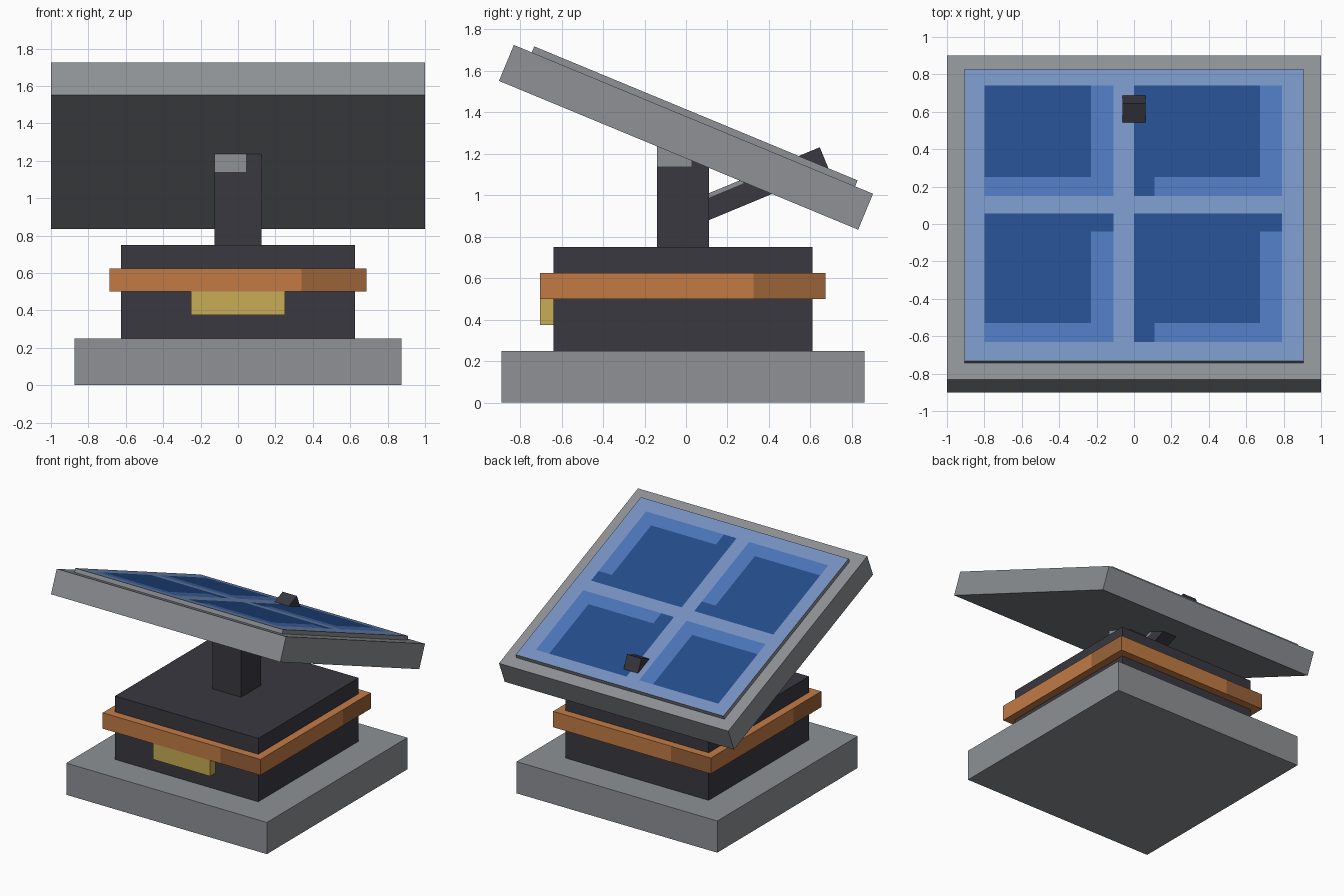
import bpy, bmesh, math
from mathutils import Vector

if "Cube" in bpy.data.objects:
    bpy.data.objects.remove(bpy.data.objects["Cube"], do_unlink=True)


def material(name, r, g, b):
    """Flat material from 0-255 sRGB values."""
    lin = [((c / 255 + 0.055) / 1.055) ** 2.4 for c in (r, g, b)] + [1.0]
    m = bpy.data.materials.new(name)
    m.use_nodes = True
    m.diffuse_color = lin
    m.node_tree.nodes["Principled BSDF"].inputs["Base Color"].default_value = lin
    return m


grey = material("grey metal", 142, 145, 149)
dark = material("dark casing", 58, 56, 64)
orange = material("copper orange", 194, 123, 69)
brown = material("copper brown", 155, 99, 57)
yellow = material("brass yellow", 200, 172, 85)
pale_blue = material("pale blue", 118, 146, 193)
mid_blue = material("mid blue", 76, 117, 185)
deep_blue = material("deep blue", 36, 76, 139)


def box(name, lo, hi, mats, cuts=(), rule=None, loc=(0, 0, 0), tilt=0.0):
    """Box from lo to hi; cuts are (axis, value) slices, rule picks a material per face."""
    lo, hi = Vector(lo), Vector(hi)
    bm = bmesh.new()
    bmesh.ops.create_cube(bm, size=1)
    for v in bm.verts:
        v.co = Vector((lo[i] + (v.co[i] + 0.5) * (hi[i] - lo[i]) for i in range(3)))
    for axis, value in cuts:
        normal = Vector((0, 0, 0))
        normal[axis] = 1
        bmesh.ops.bisect_plane(bm, geom=bm.verts[:] + bm.edges[:] + bm.faces[:],
                               plane_co=normal * value, plane_no=normal)
    bm.normal_update()
    if rule:
        for f in bm.faces:
            f.material_index = rule(f.calc_center_median(), f.normal)
    mesh = bpy.data.meshes.new(name)
    bm.to_mesh(mesh)
    bm.free()
    for m in mats:
        mesh.materials.append(m)
    ob = bpy.data.objects.new(name, mesh)
    bpy.context.collection.objects.link(ob)
    ob.location = loc
    ob.rotation_euler.x = tilt
    return ob


def across(c, n):
    """Position of a side face point, left to right as seen from outside."""
    return c.dot(Vector((0, 0, 1)).cross(n))


MID_Y = -0.015
MID = (0, MID_Y, 0)
TILT = math.radians(22.5)

# Stand: base slab and casing
box("base", (-0.875, -0.875, 0), (0.875, 0.875, 0.25), [grey], loc=MID)
box("casing", (-0.625, -0.625, 0.25), (0.625, 0.625, 0.75), [dark], loc=MID)

# Copper band, each side ending in a darker stretch
box("copper_band", (-0.688, -0.688, 0.5), (0.688, 0.688, 0.625), [orange, brown],
    cuts=[(a, s * 0.34) for a in (0, 1) for s in (-1, 1)],
    rule=lambda c, n: int(abs(n.z) < 0.5 and across(c, n) > 0.34), loc=MID)

# Brass plate under the band
box("front_plate", (-0.25, -0.688, 0.375), (0.25, -0.6, 0.5), [yellow], loc=MID)

# Post with a grey patch at the top of each side
box("post", (-0.125, -0.125, 0.75), (0.125, 0.125, 1.25), [dark, grey],
    cuts=[(a, s * 0.042) for a in (0, 1) for s in (-1, 1)] + [(2, 1.14)],
    rule=lambda c, n: int(abs(n.z) < 0.5 and c.z > 1.14 and across(c, n) < 0.042),
    loc=MID)

# Arm rising from the post through the panel
box("arm", (-0.0625, -0.66, -0.12), (0.0625, 0, 0), [dark, grey],
    cuts=[(1, -0.406), (2, -0.02)],
    rule=lambda c, n: int(abs(n.x) > 0.5 and c.z > -0.02 and c.y < -0.406),
    loc=(0, 0.645, 1.232), tilt=TILT)

# Tilted panel frame
PANEL = (0, 0, 1.28)
box("panel_frame", (-1, -0.9375, -0.09375), (1, 0.9375, 0.09375), [grey],
    loc=PANEL, tilt=-TILT)

# Cell layout in plan: x range, y range
mid_rects = [(-0.80, -0.11, 0.15, 0.74), (0, 0.79, 0.15, 0.74),
             (-0.80, -0.11, -0.63, 0.055), (0, 0.79, -0.63, 0.055)]
deep_rects = [(-0.80, -0.23, 0.25, 0.74), (0, 0.675, 0.25, 0.74),
              (-0.80, -0.23, -0.53, 0.055), (0, 0.675, -0.53, 0.055),
              (0, 0.11, 0.15, 0.25), (-0.23, -0.11, -0.04, 0.055),
              (0.675, 0.79, -0.04, 0.055), (0, 0.11, -0.63, -0.53)]
TOP = 0.125


def slope(y):
    """Plan y to distance along the panel's top face."""
    return (y - TOP * math.sin(TILT)) / math.cos(TILT)


def inside(c, rects):
    return any(x0 < c.x < x1 and slope(y0) < c.y < slope(y1) for x0, x1, y0, y1 in rects)


def cell_rule(c, n):
    if n.z < 0.5:
        return 0
    if inside(c, deep_rects):
        return 3
    return 2 if inside(c, mid_rects) else 1


# Cell plate, its top face cut into coloured cells
x_cuts = sorted({x for r in mid_rects + deep_rects for x in r[:2]})
y_cuts = sorted({y for r in mid_rects + deep_rects for y in r[2:]})
box("cell_plate", (-0.906, -0.844, 0.09), (0.906, 0.844, TOP),
    [grey, pale_blue, mid_blue, deep_blue],
    cuts=[(0, x) for x in x_cuts] + [(1, slope(y)) for y in y_cuts],
    rule=cell_rule, loc=PANEL, tilt=-TILT)
